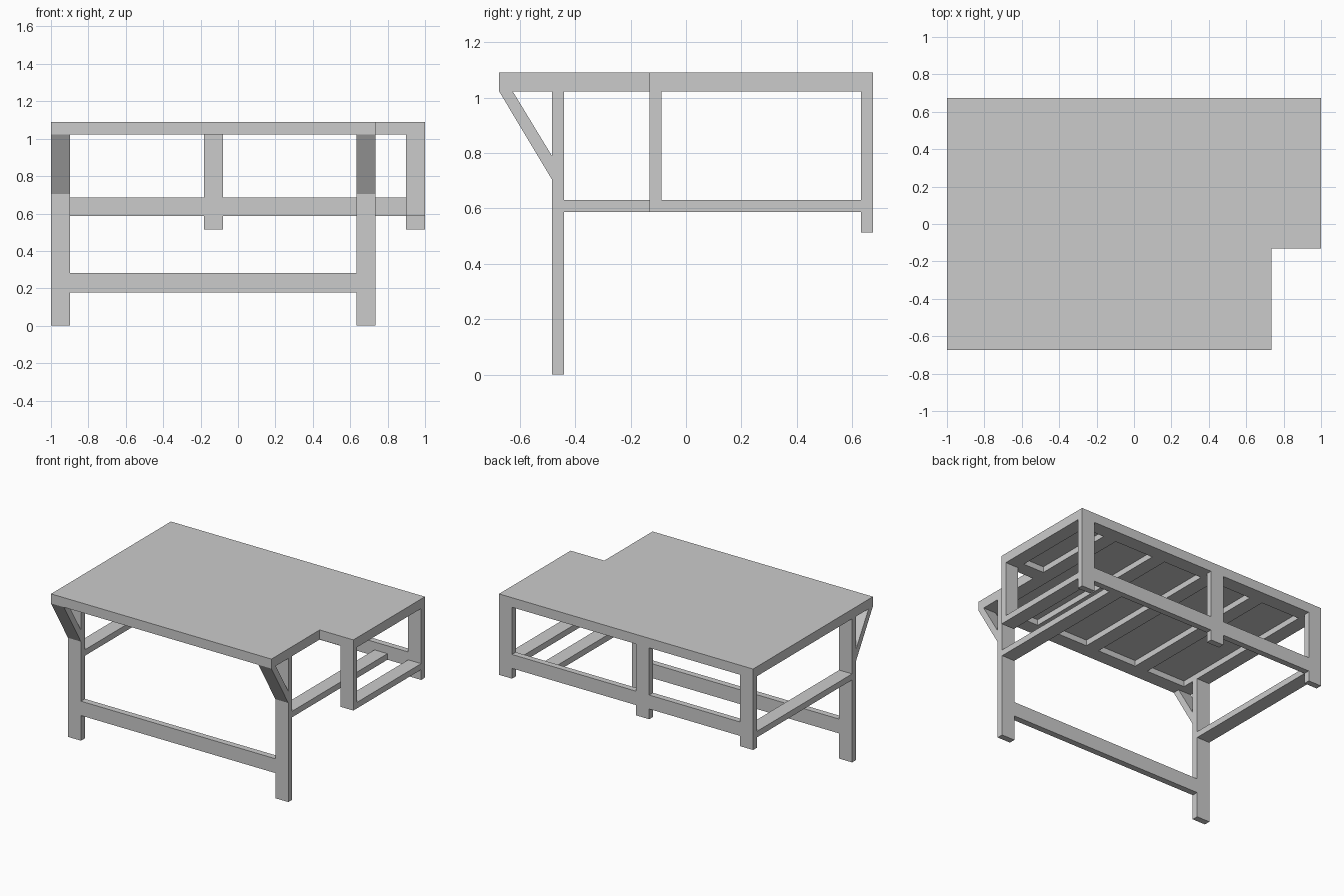
import bpy
import bmesh

cube = bpy.data.objects.get("Cube")
if cube:
    bpy.data.objects.remove(cube, do_unlink=True)

grey = bpy.data.materials.new("plain grey")
grey.use_nodes = True
COLOUR = (0.6, 0.6, 0.6, 1)
grey.diffuse_color = COLOUR
grey.node_tree.nodes["Principled BSDF"].inputs["Base Color"].default_value = COLOUR


def prism(name, profile, axis, start, end):
    """Extrude a flat profile along x (points are y, z) or z (points are x, y)."""
    place = (lambda p, t: (t, *p)) if axis == "x" else (lambda p, t: (*p, t))
    bm = bmesh.new()
    face = bm.faces.new([bm.verts.new(place(p, start)) for p in profile])
    new = bmesh.ops.extrude_face_region(bm, geom=[face])["geom"]
    shift = place((0, 0), end - start)
    bmesh.ops.translate(bm, vec=shift, verts=[v for v in new if isinstance(v, bmesh.types.BMVert)])
    bmesh.ops.recalc_face_normals(bm, faces=bm.faces)
    mesh = bpy.data.meshes.new(name)
    bm.to_mesh(mesh)
    bm.free()
    mesh.materials.append(grey)
    obj = bpy.data.objects.new(name, mesh)
    bpy.context.collection.objects.link(obj)
    return obj


def box(name, x, y, z):
    return prism(name, [(x[0], y[0]), (x[1], y[0]), (x[1], y[1]), (x[0], y[1])], "z", *z)


# Lumber sizes and main positions
W, T = 0.102, 0.043
BACK, FRONT = 0.674, -0.674
NOTCH_X, NOTCH_Y = 0.735, -0.131
TOP, BOARD, FRAME = 1.09, 1.063, 1.022
LEG = (-0.484, -0.44)
POST = (BACK - T, BACK)
RAIL = (0.587, 0.63)
LEFT, MIDDLE, INNER, RIGHT = -1, -0.182, NOTCH_X - W, 1 - W


def span(x):
    return (x, x + W)


# Table top board with the notched corner
prism("top_board", [(-1, FRONT), (NOTCH_X, FRONT), (NOTCH_X, NOTCH_Y),
                    (1, NOTCH_Y), (1, BACK), (-1, BACK)], "z", BOARD, TOP)

# Flat frame under the board: edge beams and evenly spaced joists
under = (FRAME, BOARD)
box("back_beam", (-1, 1), (BACK - W, BACK), under)
box("front_beam", (-1, NOTCH_X), (FRONT, FRONT + W), under)
box("notch_beam", (NOTCH_X, 1), (NOTCH_Y, NOTCH_Y + W), under)
for i in range(5):
    x = LEFT + i * (INNER - LEFT) / 4
    box(f"joist_{i + 1}", span(x), (FRONT + W, BACK - W), under)
box("notch_joist", span(RIGHT), (NOTCH_Y + W, BACK - W), under)

# Front legs with slanted braces, and the rails running back from them
for side, x in (("right", LEFT), ("left", INNER)):
    box(f"front_leg_{side}", span(x), LEG, (0, FRAME))
    prism(f"brace_{side}", [(FRONT, FRAME), (-0.625, FRAME), (LEG[0], 0.79), (LEG[0], 0.705)],
          "x", *span(x))
    box(f"side_rail_{side}", span(x), (LEG[1], POST[0]), RAIL)
box("front_rail", (LEFT + W, INNER), LEG, (0.179, 0.281))

# Short back posts and the rail between them
for side, x in (("right", LEFT), ("middle", MIDDLE), ("left", RIGHT)):
    box(f"back_post_{side}", span(x), POST, (0.514, FRAME))
for side, x in (("right", (LEFT + W, MIDDLE)), ("left", (MIDDLE + W, RIGHT))):
    box(f"back_rail_{side}", x, POST, (RAIL[0], RAIL[0] + W - 0.003))

# Notch corner post and its rail
box("notch_post", span(RIGHT), (NOTCH_Y, NOTCH_Y + T), (RAIL[1], FRAME))
box("notch_rail", span(RIGHT), (NOTCH_Y, POST[0]), RAIL)
